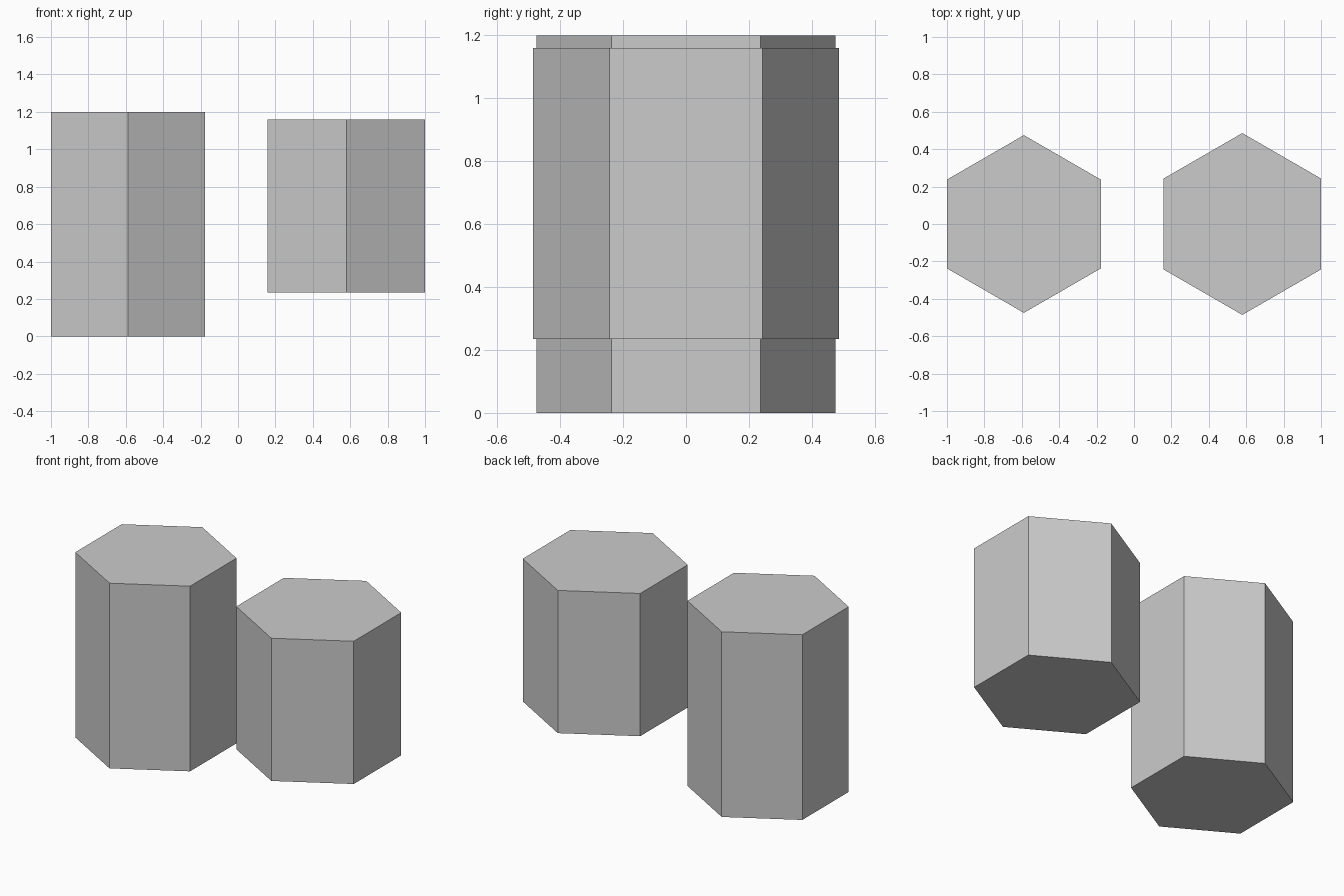
import bpy
import math

if "Cube" in bpy.data.objects:
    bpy.data.objects.remove(bpy.data.objects["Cube"])


def hex_column(name, x, radius, bottom, top):
    """Six-sided solid column with corners pointing to front and back."""
    bpy.ops.mesh.primitive_cylinder_add(
        vertices=6, radius=radius, depth=top - bottom,
        location=(x, 0, (bottom + top) / 2))
    column = bpy.context.object
    column.name = name
    return column


# Tall column standing on the ground, left side
hex_column("tall_hex_column", -1 + 0.475 * math.cos(math.pi / 6), 0.475, 0.0, 1.2)

# Shorter raised column, right side
hex_column("short_hex_column", 1 - 0.486 * math.cos(math.pi / 6), 0.486, 0.235, 1.16)
